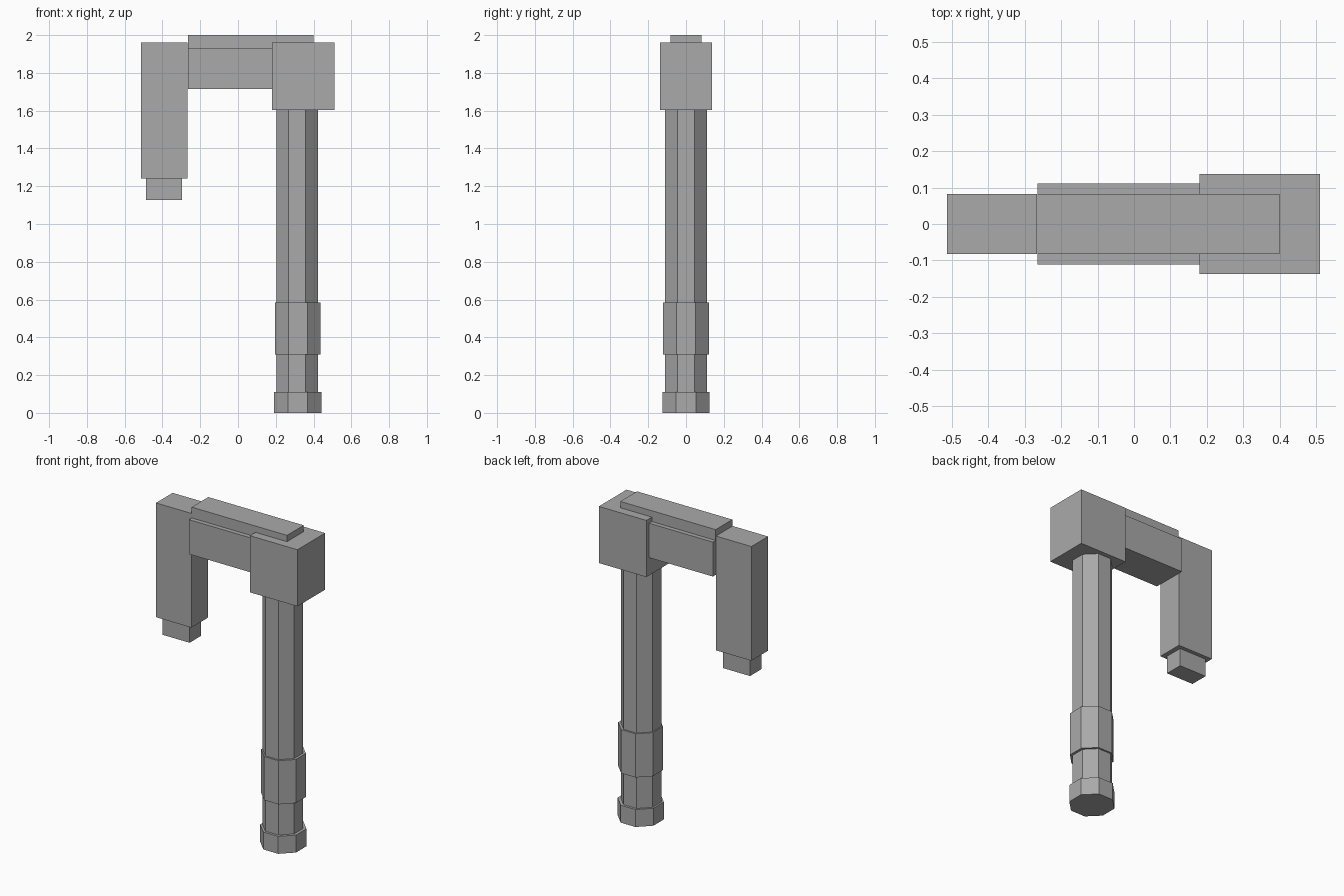
import bpy
import math

if "Cube" in bpy.data.objects:
    bpy.data.objects.remove(bpy.data.objects["Cube"])

grey = bpy.data.materials.new("plain_grey")
grey.diffuse_color = (0.4, 0.4, 0.4, 1)
grey.use_nodes = True
grey.node_tree.nodes["Principled BSDF"].inputs["Base Color"].default_value = grey.diffuse_color


def finish(name):
    obj = bpy.context.object
    obj.name = name
    obj.data.materials.append(grey)
    return obj


def box(name, x0, x1, half_y, z0, z1):
    """Box between two x and z limits, symmetric in y."""
    bpy.ops.mesh.primitive_cube_add(size=1, location=((x0 + x1) / 2, 0, (z0 + z1) / 2))
    bpy.context.object.scale = (x1 - x0, 2 * half_y, z1 - z0)
    bpy.ops.object.transform_apply(location=False, rotation=False, scale=True)
    return finish(name)


def octagon(name, x, apothem, z0, z1):
    """Eight-sided post with flat sides facing the axes."""
    bpy.ops.mesh.primitive_cylinder_add(
        vertices=8, radius=apothem / math.cos(math.pi / 8), depth=z1 - z0,
        location=(x, 0, (z0 + z1) / 2), rotation=(0, 0, math.pi / 8))
    bpy.ops.object.transform_apply(location=False, rotation=True, scale=False)
    return finish(name)


# Handle: long shaft, grip collar and end cap
octagon("handle_shaft", 0.313, 0.11, 0.05, 1.65)
octagon("handle_collar", 0.317, 0.121, 0.31, 0.585)
octagon("handle_cap", 0.316, 0.125, 0.0, 0.11)

# Head: block over the handle, cross beam and top rail
box("head_block", 0.18, 0.511, 0.138, 1.603, 1.96)
box("cross_beam", -0.265, 0.19, 0.111, 1.715, 1.932)
box("top_rail", -0.265, 0.40, 0.083, 1.92, 2.0)

# Hanging arm with a smaller tip
box("hanging_arm", -0.514, -0.267, 0.083, 1.24, 1.96)
box("arm_tip", -0.487, -0.297, 0.058, 1.127, 1.25)
